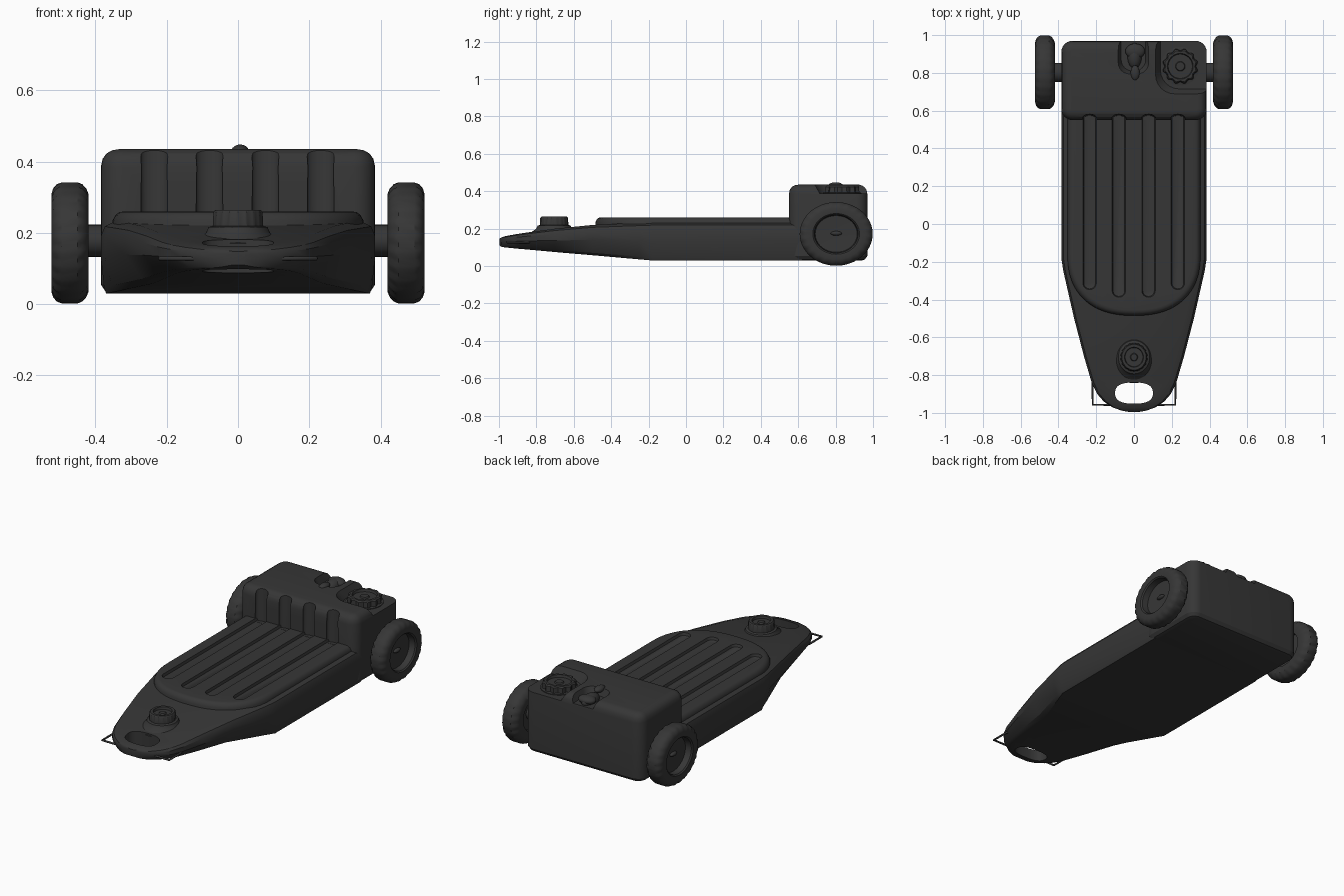
import bpy, bmesh
from math import cos, sin, pi, radians

old = bpy.data.objects.get("Cube")
if old:
    bpy.data.objects.remove(old, do_unlink=True)

plastic = bpy.data.materials.new("charcoal plastic")
plastic.use_nodes = True
plastic.diffuse_color = (0.037, 0.037, 0.037, 1)
bsdf = plastic.node_tree.nodes["Principled BSDF"]
bsdf.inputs["Base Color"].default_value = plastic.diffuse_color
bsdf.inputs["Roughness"].default_value = 0.7


def activate(ob):
    bpy.ops.object.select_all(action='DESELECT')
    ob.select_set(True)
    bpy.context.view_layer.objects.active = ob


def smooth(ob, angle=32):
    activate(ob)
    bpy.ops.object.shade_smooth_by_angle(angle=radians(angle))


def loft(name, rings):
    """Skin a list of equal-length point rings and cap both ends."""
    bm = bmesh.new()
    rows = [[bm.verts.new(p) for p in ring] for ring in rings]
    n = len(rows[0])
    for a, b in zip(rows, rows[1:]):
        for i in range(n):
            j = (i + 1) % n
            bm.faces.new((a[i], a[j], b[j], b[i]))
    bm.faces.new(rows[0])
    bm.faces.new(rows[-1])
    bmesh.ops.recalc_face_normals(bm, faces=bm.faces)
    me = bpy.data.meshes.new(name)
    bm.to_mesh(me)
    bm.free()
    ob = bpy.data.objects.new(name, me)
    bpy.context.collection.objects.link(ob)
    me.materials.append(plastic)
    smooth(ob)
    return ob


def ring(x, y, z, rx, ry, power=2, n=48, lobes=0, depth=0):
    """Horizontal superellipse, optionally scalloped."""
    pts = []
    for i in range(n):
        a = 2 * pi * i / n
        c, s = cos(a), sin(a)
        k = 1 - depth * (0.5 + 0.5 * cos(lobes * a)) if lobes else 1
        px = abs(c) ** (2 / power) * (1 if c >= 0 else -1)
        py = abs(s) ** (2 / power) * (1 if s >= 0 else -1)
        pts.append((x + rx * k * px, y + ry * k * py, z))
    return pts


def rounded(x0, x1, y0, y1, z, r, inset=0):
    """Horizontal rounded rectangle."""
    pts = []
    for q, (cx, cy) in enumerate(((x1 - r, y1 - r), (x0 + r, y1 - r),
                                  (x0 + r, y0 + r), (x1 - r, y0 + r))):
        for i in range(7):
            a = (q + i / 6) * pi / 2
            pts.append((cx + (r - inset) * cos(a), cy + (r - inset) * sin(a), z))
    return pts


def cut(ob, cutters):
    for c in cutters:
        c.hide_render = True
        m = ob.modifiers.new("cut", 'BOOLEAN')
        m.operation, m.solver, m.object = 'DIFFERENCE', 'EXACT', c
        activate(ob)
        bpy.ops.object.modifier_apply(modifier=m.name)
        bpy.data.objects.remove(c, do_unlink=True)
    smooth(ob)


def ball(name, loc, scale):
    bpy.ops.mesh.primitive_uv_sphere_add(segments=24, ring_count=12, location=loc)
    ob = bpy.context.object
    ob.name, ob.scale = name, scale
    ob.data.materials.append(plastic)
    smooth(ob, 60)
    return ob


# Flat body tapering to a rounded nose: y, half width, bottom, top
stations = [(0.62, 0.385, 0.03, 0.235), (-0.18, 0.385, 0.03, 0.235),
            (-0.25, 0.374, 0.036, 0.232), (-0.5, 0.317, 0.058, 0.22),
            (-0.7, 0.265, 0.075, 0.2), (-0.84, 0.224, 0.088, 0.181),
            (-0.9, 0.195, 0.093, 0.172), (-0.94, 0.16, 0.097, 0.165),
            (-0.97, 0.115, 0.1, 0.159), (-0.988, 0.066, 0.104, 0.153),
            (-0.996, 0.02, 0.11, 0.148)]
sections = []
for y, w, lo, hi in stations:
    h = hi - lo
    under = min(0.015 + 0.08 * max(0, min(1, (-0.18 - y) / 0.3)), 0.25 * w)
    top = min(0.045, 0.3 * w)
    half = [(w - under, lo), (w - under * 0.6, lo + 0.08 * h), (w, lo + 0.5 * h),
            (w, hi - 0.22 * h), (w - 0.25 * top, hi - 0.08 * h), (w - top, hi)]
    sections.append([(x, y, z) for x, z in half] +
                    [(-x, y, z) for x, z in reversed(half)])
body = loft("body", sections)

# Hand hole through the nose
cut(body, [loft("hole_cutter", [ring(0, -0.895, z, 0.1, 0.056, 2.6) for z in (0, 0.4)])])

# Raised deck pad with a rounded front end


def pad_ring(z, inset):
    w = 0.352 - inset
    pts = [(w, 0.6, z), (-w, 0.6, z)]
    for i in range(33):
        a = pi + pi * i / 32
        pts.append((w * abs(cos(a)) ** 0.85 * (1 if cos(a) > 0 else -1),
                    -0.16 - (0.325 - inset) * abs(sin(a)) ** 0.85, z))
    return pts


deck = loft("deck_pad", [pad_ring(0.19, 0), pad_ring(0.235, 0), pad_ring(0.25, 0.008),
                         pad_ring(0.258, 0.018), pad_ring(0.26, 0.03)])

# Long round-ended grooves in the deck
groove_x = [-0.235, -0.08, 0.077, 0.232]
grooves = []
for x in groove_x:
    end = -0.35 if abs(x) > 0.15 else -0.39
    grooves.append(loft("groove_cutter", [
        rounded(x - w, x + w, end + 0.038 - w, 0.7, z, w * 0.98)
        for z, w in ((0.241, 0.024), (0.245, 0.031), (0.28, 0.042))]))
cut(deck, grooves)

# Tall rear tank
levels = [(0.03, 0.03), (0.036, 0.013), (0.055, 0), (0.385, 0), (0.408, 0.005),
          (0.423, 0.016), (0.432, 0.032), (0.435, 0.05)]
tank = loft("rear_tank", [rounded(-0.385, 0.385, 0.55, 0.97, z, 0.06, i)
                          for z, i in levels])
# Flutes down its front, a cap recess in the corner and a vent recess
flutes = [loft("flute_cutter", [ring(x, y, z, 0.038, 0.022, 2, 24)
                                for z, y in ((0.242, 0.552), (0.5, 0.562))])
          for x in groove_x]
cap_recess = loft("cap_recess_cutter", [rounded(0.14 - i, 0.6, 0.715 - i, 1.2, z, 0.1)
                                        for z, i in ((0.388, 0), (0.4, 0.006), (0.46, 0.04))])
vent_recess = loft("vent_recess_cutter", [rounded(-0.068 - i, 0.062 + i, 0.81 - i, 1.2, z, 0.06)
                                          for z, i in ((0.393, 0), (0.46, 0.025))])
cut(tank, flutes + [cap_recess, vent_recess])

# Vent spout on the tank
ball("vent_spout", (0.003, 0.89, 0.4), (0.038, 0.068, 0.036))
ball("vent_knob", (0.006, 0.915, 0.412), (0.052, 0.04, 0.024))
ball("vent_tip", (0.006, 0.8, 0.43), (0.024, 0.04, 0.018))

# Scalloped filler cap on the tank
steps = [(0.37, 0.102, 0), (0.392, 0.102, 0), (0.394, 0.095, 0.12), (0.424, 0.093, 0.12),
         (0.431, 0.085, 0.1), (0.431, 0.068, 0), (0.417, 0.064, 0), (0.417, 0.026, 0),
         (0.424, 0.022, 0), (0.424, 0.006, 0)]
loft("filler_cap", [ring(0.245, 0.835, z, r, r, 2, 72, 12, d) for z, r, d in steps])

# Front drain cap on a low mound
steps = [(0.17, 0.13, 0), (0.2, 0.09, 0), (0.216, 0.083, 0), (0.22, 0.072, 0.04),
         (0.258, 0.07, 0.04), (0.264, 0.064, 0), (0.264, 0.05, 0), (0.25, 0.047, 0),
         (0.25, 0.02, 0), (0.257, 0.016, 0), (0.257, 0.004, 0)]
loft("drain_cap", [ring(0, -0.705, z, r, r * 1.06, 2, 72, 18, d) for z, r, d in steps])

# Wheels: radius fraction and distance from the middle of the model
tyre = [(0.1, 0.45), (0.55, 0.45), (0.58, 0.424), (0.8, 0.419), (0.9, 0.426),
        (0.97, 0.437), (1, 0.45), (1, 0.495), (0.97, 0.509), (0.9, 0.519),
        (0.8, 0.524), (0.64, 0.522), (0.6, 0.515), (0.575, 0.48), (0.2, 0.476), (0.02, 0.476)]
for side, s in (("left", 1), ("right", -1)):
    rings = []
    for f, x in tyre:
        pts = []
        for i in range(96):
            a = 2 * pi * i / 96
            notch = 0.975 if 0.85 < f < 0.99 and i % 4 < 2 else 1
            pts.append((s * x, 0.803 + 0.195 * f * notch * cos(a),
                        0.172 + 0.17 * f * notch * sin(a)))
        rings.append(pts)
    loft(side + "_wheel", rings)
    ball(side + "_hub", (s * 0.478, 0.803, 0.175), (0.014, 0.03, 0.012))
    loft(side + "_axle", [[(s * x, 0.803 + 0.05 * cos(pi * i / 16), 0.178 + 0.045 * sin(pi * i / 16))
                           for i in range(32)] for x in (0.36, 0.46)])

    # Wire loop beside the nose
    curve = bpy.data.curves.new(side + "_wire_loop", 'CURVE')
    curve.dimensions = '3D'
    curve.bevel_depth, curve.bevel_resolution = 0.006, 2
    path = curve.splines.new('POLY')
    corners = [(0.2, -0.82), (0.219, -0.845), (0.219, -0.957), (0.11, -0.957)]
    path.points.add(len(corners) - 1)
    for p, (x, y) in zip(path.points, corners):
        p.co = (s * x, y, 0.128, 1)
    curve.materials.append(plastic)
    bpy.context.collection.objects.link(bpy.data.objects.new(side + "_wire_loop", curve))
